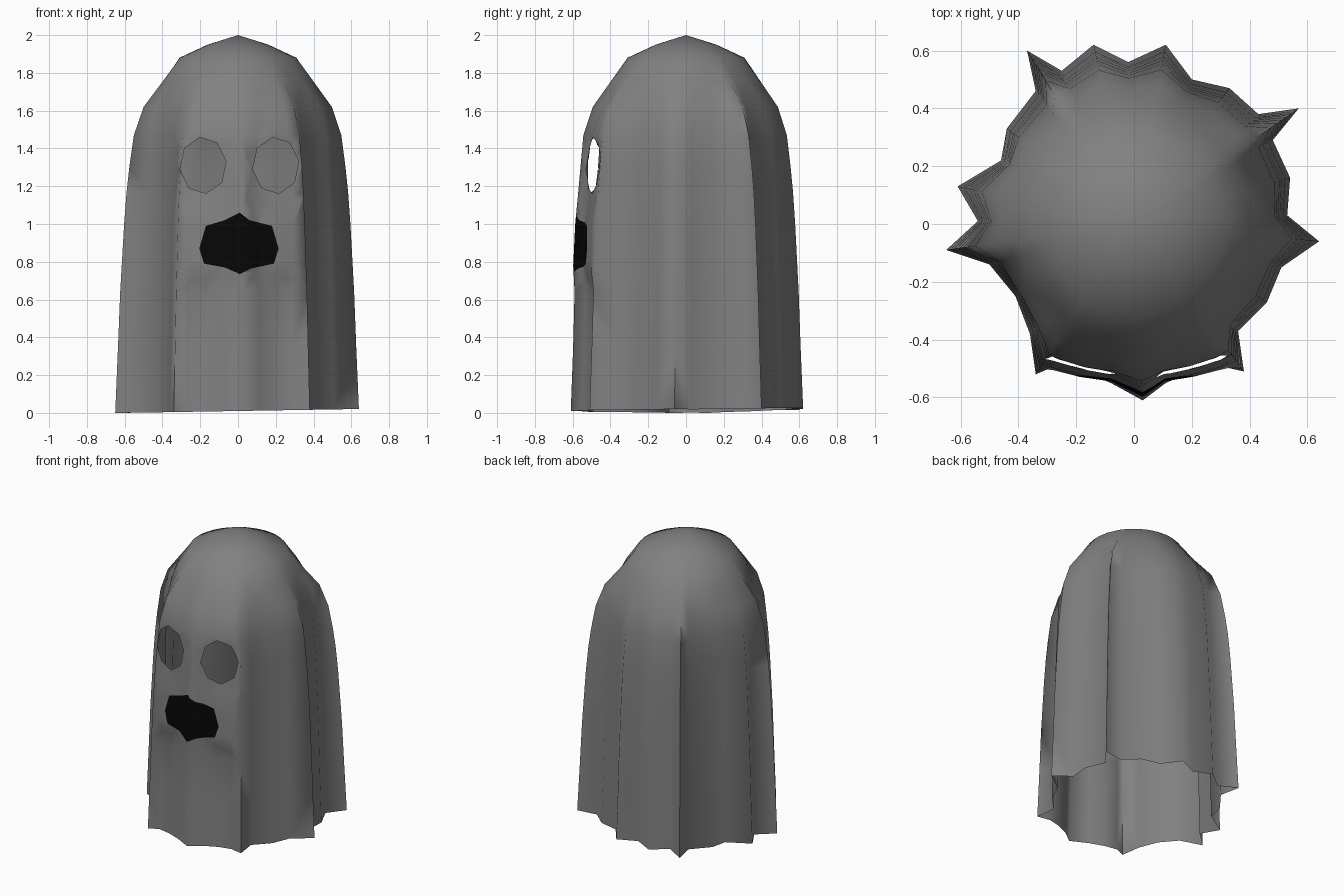
import bpy, bmesh, math
from mathutils import Vector

cube = bpy.data.objects.get("Cube")
if cube:
    bpy.data.objects.remove(cube, do_unlink=True)


def make_material(name, rgb):
    mat = bpy.data.materials.new(name)
    mat.use_nodes = True
    mat.diffuse_color = (*rgb, 1)
    shader = mat.node_tree.nodes["Principled BSDF"]
    shader.inputs["Base Color"].default_value = (*rgb, 1)
    return mat


def inside(x, z, polygon):
    """Even-odd test in the front plane."""
    hit = False
    for (ax, az), (bx, bz) in zip(polygon, polygon[1:] + polygon[:1]):
        if (az > z) != (bz > z) and x < ax + (z - az) * (bx - ax) / (bz - az):
            hit = not hit
    return hit


def cut_front(bm, polygon):
    """Split the front of the sheet along a polygon and return the faces inside it."""
    xs, zs = zip(*polygon)

    def near(face):
        fx = [v.co.x for v in face.verts]
        fz = [v.co.z for v in face.verts]
        return (face.calc_center_median().y < -0.2
                and max(fx) > min(xs) and min(fx) < max(xs)
                and max(fz) > min(zs) and min(fz) < max(zs))

    for (ax, az), (bx, bz) in zip(polygon, polygon[1:] + polygon[:1]):
        faces = [f for f in bm.faces if near(f)]
        geom = set(faces)
        for f in faces:
            geom.update(f.edges)
            geom.update(f.verts)
        bmesh.ops.bisect_plane(bm, geom=list(geom), dist=1e-5,
                               plane_co=Vector((ax, 0, az)),
                               plane_no=Vector((bz - az, 0, ax - bx)).normalized())
    found = []
    for f in bm.faces:
        c = f.calc_center_median()
        if c.y < -0.2 and inside(c.x, c.z, polygon):
            found.append(f)
    return found


# Folded hem outline, anticlockwise, in hundredths
hem = [(64, -6), (53, 3), (54, 16), (48, 29), (57, 40), (43, 38), (33, 47),
       (20, 50), (11, 62), (-2, 56), (-14, 62), (-25, 53), (-37, 60), (-34, 46),
       (-44, 33), (-46, 22), (-61, 13), (-54, 1), (-65, -9), (-50, -14),
       (-41, -25), (-36, -38), (-34, -52), (-27, -49), (-18, -51), (-8, -55),
       (3, -61), (11, -55), (20, -51), (29, -49), (38, -51), (36, -37),
       (46, -27), (51, -15)]

# Height, dome radius, fold strength, cheek bulge
rows = [(0, .52, 1, 0), (.35, .512, .95, 0), (.64, .507, .9, .005),
        (.78, .503, .87, .04), (1, .497, .82, .04), (1.17, .492, .76, .025),
        (1.3, .487, .69, .025), (1.47, .483, .54, .03), (1.62, .45, .4, .02),
        (1.75, .395, .08, 0), (1.88, .31, 0, 0), (1.95, .16, 0, 0)]

# Sheet: loft the folds up into a round dome
bm = bmesh.new()
rings = []
for z, dome, fold, bulge in rows:
    ring = []
    for hx, hy in hem:
        radius = math.hypot(hx, hy) / 100
        angle = math.atan2(hy, hx)
        r = dome + (radius - .52) * fold
        if hy < -48 and abs(hx) < 30:
            r += bulge * (1 if abs(hx) > 15 else .4)
        lift = .01 + .015 * math.sin(angle) ** 2 * (hy > 0) + hx / 6000
        height = z + (lift if z == 0 else 0)
        ring.append(bm.verts.new((r * math.cos(angle), r * math.sin(angle), max(height, 0))))
    rings.append(ring)

count = len(hem)
for low, high in zip(rings, rings[1:]):
    for i in range(count):
        j = (i + 1) % count
        bm.faces.new((low[i], low[j], high[j], high[i]))
apex = bm.verts.new((0, 0, 2))
for i in range(count):
    bm.faces.new((rings[-1][i], rings[-1][(i + 1) % count], apex))
bmesh.ops.triangulate(bm, faces=bm.faces[:])

# Mouth: dark patch on the sheet
mouth = [(.01, 1.06), (-.07, 1.02), (-.17, .99), (-.205, .87), (-.18, .79),
         (-.07, .77), (.01, .735), (.07, .765), (.19, .79), (.215, .87),
         (.18, .99), (.06, 1.02)]
for face in cut_front(bm, mouth):
    face.material_index = 1

# Eyes: two open eight-sided holes
for cx in (-.185, .2):
    eye = []
    for k in range(8):
        a = math.radians(45 * k + 8)
        eye.append((cx + .123 * math.cos(a), 1.31 + .15 * math.sin(a)))
    bmesh.ops.delete(bm, geom=cut_front(bm, eye), context="FACES")

mesh = bpy.data.meshes.new("ghost_sheet")
bm.to_mesh(mesh)
bm.free()
mesh.materials.append(make_material("sheet_grey", (.22, .22, .22)))
mesh.materials.append(make_material("mouth_black", (.002, .002, .002)))
sheet = bpy.data.objects.new("ghost_sheet", mesh)
bpy.context.collection.objects.link(sheet)
bpy.ops.object.select_all(action="DESELECT")
sheet.select_set(True)
bpy.context.view_layer.objects.active = sheet
bpy.ops.object.shade_smooth_by_angle(angle=math.radians(105))
